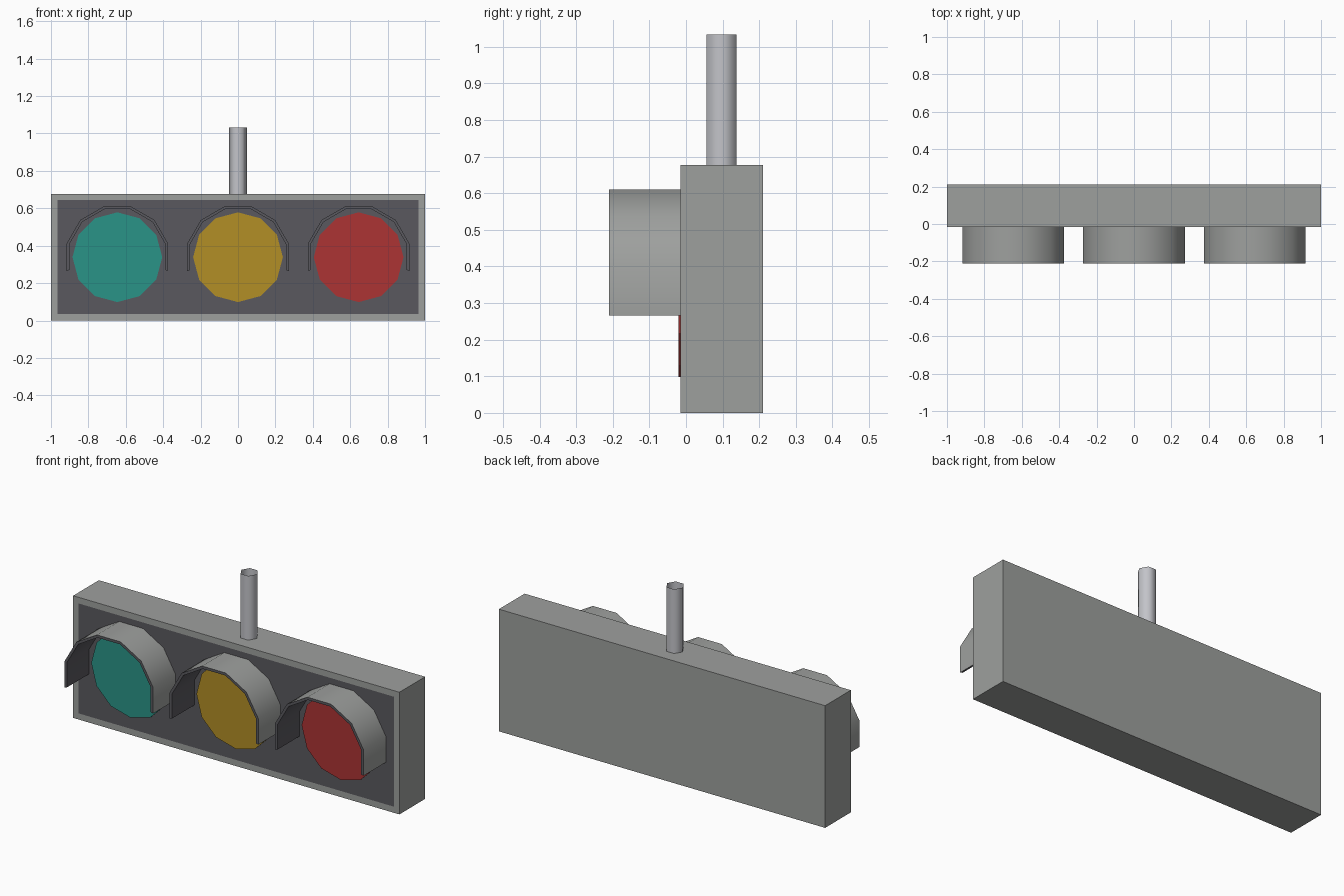
import bpy
import bmesh
from math import radians, sin, cos
from mathutils import Matrix

default = bpy.data.objects.get("Cube")
if default:
    bpy.data.objects.remove(default, do_unlink=True)


def material(name, *rgb):
    """Flat colour from 0-255 display values."""
    lin = [((c / 255 + 0.055) / 1.055) ** 2.4 for c in rgb] + [1.0]
    m = bpy.data.materials.new(name)
    m.use_nodes = True
    m.diffuse_color = lin
    m.node_tree.nodes["Principled BSDF"].inputs["Base Color"].default_value = lin
    return m


GREY = material("housing grey", 158, 160, 158)
DARK = material("dark panel", 90, 89, 95)
STEEL = material("pole steel", 195, 196, 201)
GREEN = material("green lens", 42, 148, 135)
AMBER = material("amber lens", 178, 142, 38)
RED = material("red lens", 172, 52, 52)


def finish(bm, name, mats, smooth=0):
    """Turn a bmesh into an object, smoothing edges below the given angle."""
    if smooth:
        for f in bm.faces:
            f.smooth = True
        for e in bm.edges:
            e.smooth = e.is_manifold and e.calc_face_angle() < radians(smooth)
    mesh = bpy.data.meshes.new(name)
    bm.to_mesh(mesh)
    bm.free()
    for m in mats:
        mesh.materials.append(m)
    obj = bpy.data.objects.new(name, mesh)
    bpy.context.collection.objects.link(obj)
    return obj


FRONT, BACK, HEIGHT = -0.015, 0.21, 0.677
MID = HEIGHT / 2

# Housing box with a dark inset front panel
bm = bmesh.new()
bmesh.ops.create_cube(bm, size=1)
bmesh.ops.scale(bm, vec=(2, BACK - FRONT, HEIGHT), verts=bm.verts)
bmesh.ops.translate(bm, vec=(0, (FRONT + BACK) / 2, MID), verts=bm.verts)
bm.normal_update()
panel = min(bm.faces, key=lambda f: f.normal.y)
bmesh.ops.inset_region(bm, faces=[panel], thickness=0.048)
panel.material_index = 1
finish(bm, "housing", [GREY, DARK])

# Open six-sided hanging pole
bm = bmesh.new()
bmesh.ops.create_cone(bm, segments=6, radius1=0.047, radius2=0.047,
                      depth=1.033 - HEIGHT, cap_ends=False)
ring_turn = 0 if max(v.co.x for v in bm.verts) > 0.046 else radians(30)
bmesh.ops.transform(
    bm, verts=bm.verts,
    matrix=Matrix.Translation((0, 0.097, (1.033 + HEIGHT) / 2))
    @ Matrix.Rotation(ring_turn, 4, "Z"))
finish(bm, "hanging_pole", [STEEL], smooth=65)


def lens(name, x, mat):
    """Twelve-sided disc lying just in front of the panel."""
    bm = bmesh.new()
    bmesh.ops.create_cone(bm, segments=12, radius1=0.24, radius2=0.24,
                          depth=0.006, cap_ends=True)
    bmesh.ops.transform(
        bm, verts=bm.verts,
        matrix=Matrix.Translation((x, FRONT - 0.003, MID))
        @ Matrix.Rotation(radians(90), 4, "X"))
    finish(bm, name, [mat])


def visor(name, x):
    """Hood over a lens: grey outside, dark inside and on the rim."""
    bm = bmesh.new()
    rows = []
    for a in range(-15, 196, 30):
        t = radians(a)
        rows.append([bm.verts.new((x + r * cos(t), y, MID + r * sin(t)))
                     for r, y in ((0.281, FRONT), (0.281, -0.21),
                                  (0.266, -0.21), (0.266, FRONT))])
    for p, q in zip(rows, rows[1:]):
        for i in range(3):
            f = bm.faces.new((p[i], p[i + 1], q[i + 1], q[i]))
            f.material_index = 0 if i == 0 else 1
    for end in (rows[0], rows[-1]):
        bm.faces.new(end).material_index = 1
    bmesh.ops.recalc_face_normals(bm, faces=bm.faces)
    # Make sure the outer shell faces outward
    bm.normal_update()
    top = max(bm.faces, key=lambda f: f.calc_center_median().z)
    if top.normal.z < 0:
        bmesh.ops.reverse_faces(bm, faces=bm.faces)
    finish(bm, name, [GREY, DARK], smooth=40)


# Three lamps in a row
for label, x, mat in (("right", -0.645, GREEN), ("middle", 0, AMBER),
                      ("left", 0.645, RED)):
    lens(label + "_lens", x, mat)
    visor(label + "_visor", x)
